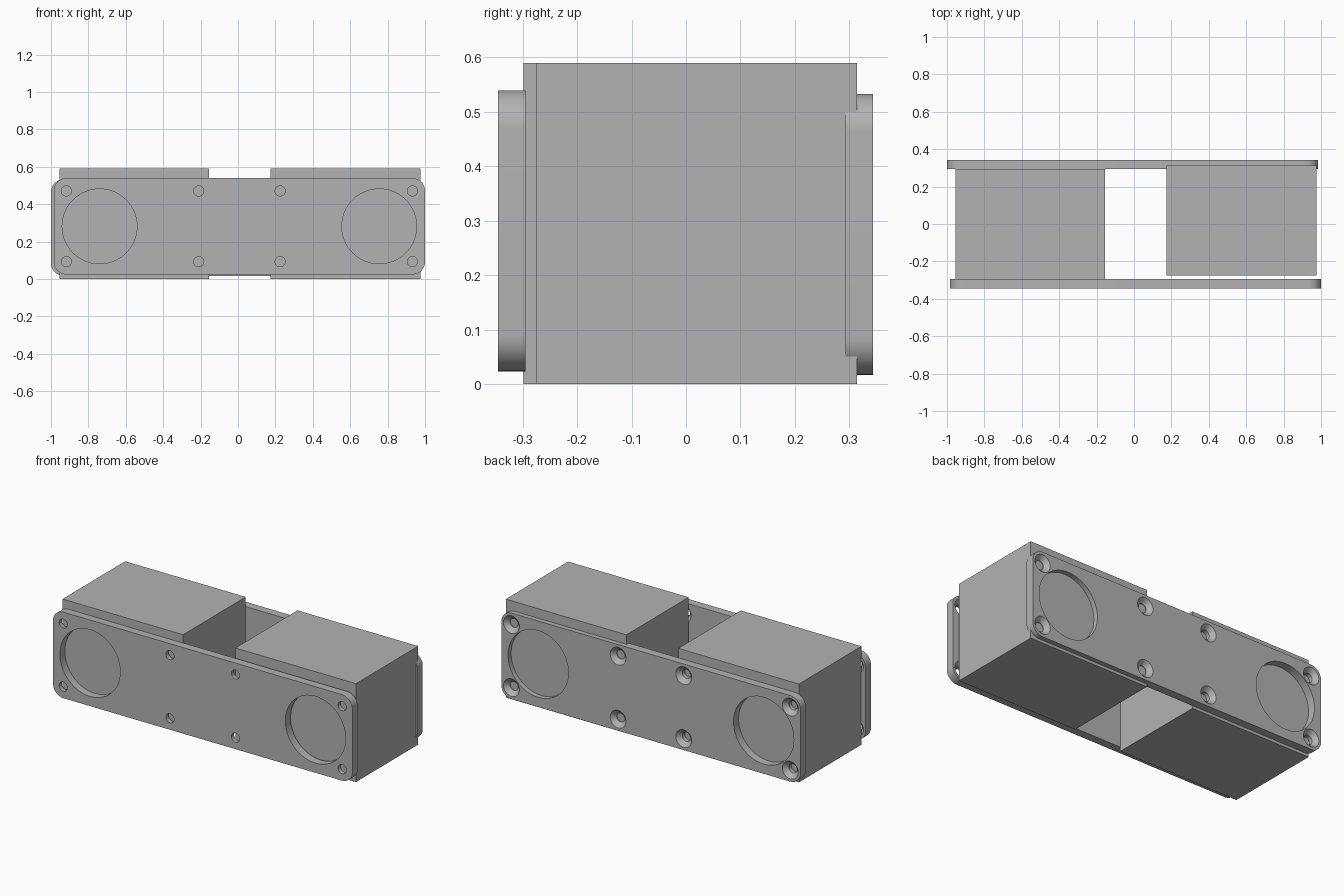
import bpy, bmesh
from math import pi, cos, sin
from mathutils import Vector

cube = bpy.data.objects.get("Cube")
if cube:
    bpy.data.objects.remove(cube, do_unlink=True)

grey = bpy.data.materials.new("plain grey")
grey.use_nodes = True
colour = (0.45, 0.45, 0.45, 1)
grey.diffuse_color = colour
grey.node_tree.nodes["Principled BSDF"].inputs["Base Color"].default_value = colour

THICK = 0.05
CORNER = 0.069


def make_object(name, bm):
    bmesh.ops.recalc_face_normals(bm, faces=bm.faces)
    mesh = bpy.data.meshes.new(name)
    bm.to_mesh(mesh)
    bm.free()
    mesh.materials.append(grey)
    obj = bpy.data.objects.new(name, mesh)
    bpy.context.collection.objects.link(obj)
    return obj


def block(name, low, high):
    bm = bmesh.new()
    low, high = Vector(low), Vector(high)
    bmesh.ops.create_cube(bm, size=1)
    for v in bm.verts:
        v.co = (low + high) / 2 + v.co * (high - low)
    return make_object(name, bm)


def add_turned(bm, x, z, profile, sides):
    """Closed solid turned about the y direction from (y, radius) pairs."""
    rings = []
    for y, r in profile:
        rings.append([bm.verts.new((x + r * cos(2 * pi * i / sides), y,
                                    z + r * sin(2 * pi * i / sides)))
                      for i in range(sides)])
    for a, b in zip(rings, rings[1:]):
        for i in range(sides):
            j = (i + 1) % sides
            bm.faces.new((a[i], a[j], b[j], b[i]))
    bm.faces.new(rings[0])
    bm.faces.new(rings[-1])


def rounded_slab(name, cx, cz, half_x, half_z, y):
    bm = bmesh.new()
    outline = []
    steps = 12
    for k, (sx, sz) in enumerate([(1, 1), (-1, 1), (-1, -1), (1, -1)]):
        for i in range(steps + 1):
            a = (k + i / steps) * pi / 2
            outline.append(bm.verts.new((cx + sx * (half_x - CORNER) + CORNER * cos(a), y,
                                         cz + sz * (half_z - CORNER) + CORNER * sin(a))))
    face = bm.faces.new(outline)
    sweep = bmesh.ops.extrude_face_region(bm, geom=[face], use_keep_orig=True)
    moved = [e for e in sweep["geom"] if isinstance(e, bmesh.types.BMVert)]
    bmesh.ops.translate(bm, verts=moved, vec=(0, THICK, 0))
    return make_object(name, bm)


def plate(name, cx, cz, y):
    obj = rounded_slab(name, cx, cz, 0.9925, 0.258, y)
    back = y + THICK

    # Round windows and countersunk screw holes
    bm = bmesh.new()
    for side in (-1, 1):
        add_turned(bm, cx + side * 0.7475, cz, [(y - 0.02, 0.2), (back + 0.02, 0.2)], 64)
        for x in (0.925, 0.2175):
            for dz in (-0.189, 0.189):
                add_turned(bm, cx + side * x, cz + dz,
                           [(y - 0.02, 0.027), (y + 0.025, 0.027), (back + 0.01, 0.063)], 32)
    cutter = make_object(name + "_cutter", bm)
    cutter.hide_render = True

    mod = obj.modifiers.new("holes", "BOOLEAN")
    mod.operation = "DIFFERENCE"
    mod.solver = "EXACT"
    mod.object = cutter
    bpy.ops.object.select_all(action="DESELECT")
    obj.select_set(True)
    bpy.context.view_layer.objects.active = obj
    bpy.ops.object.modifier_apply(modifier=mod.name)
    bpy.data.objects.remove(cutter, do_unlink=True)
    bpy.ops.object.shade_smooth_by_angle(angle=pi / 6)
    return obj


# Two end plates, slightly offset from each other
plate("front_plate", 0.0075, 0.2815, -0.345)
plate("back_plate", -0.0075, 0.275, 0.293)

# Two solid blocks between the plates
block("right_block", (-0.955, -0.298, 0), (-0.155, 0.2945, 0.59))
block("left_block", (0.175, -0.275, 0), (0.975, 0.314, 0.59))
